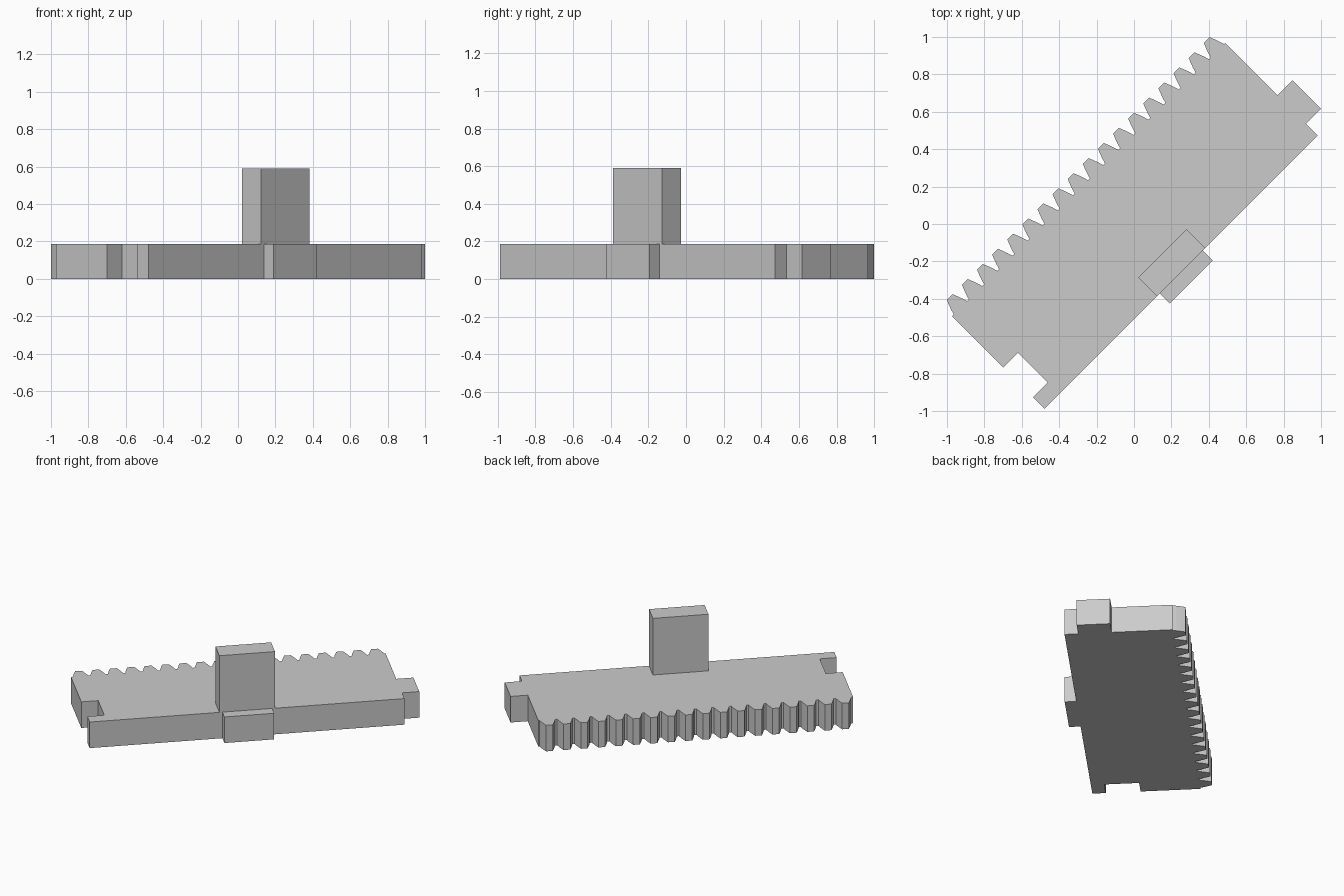
import bpy, bmesh, math
from mathutils import Matrix

cube = bpy.data.objects.get("Cube")
if cube:
    bpy.data.objects.remove(cube, do_unlink=True)

grey = bpy.data.materials.new("plain grey")
grey.use_nodes = True
colour = (0.6, 0.6, 0.6, 1)
grey.diffuse_color = colour
grey.node_tree.nodes["Principled BSDF"].inputs["Base Color"].default_value = colour

# Parts are laid out along the rack, then turned to lie diagonally
TURN = Matrix.Rotation(math.radians(45), 4, "Z")
THICK = 0.186
FRONT, ROOT, TIP = -0.361, 0.340, 0.42


def prism(name, outline, low, high, frame=Matrix()):
    """Extrude a flat outline from low to high, placed by frame."""
    bm = bmesh.new()
    face = bm.faces.new([bm.verts.new((x, y, low)) for x, y in outline])
    top = bmesh.ops.extrude_face_region(bm, geom=[face])
    verts = [v for v in top["geom"] if isinstance(v, bmesh.types.BMVert)]
    bmesh.ops.translate(bm, verts=verts, vec=(0, 0, high - low))
    bm.transform(TURN @ frame)
    bmesh.ops.recalc_face_normals(bm, faces=bm.faces)
    mesh = bpy.data.meshes.new(name)
    bm.to_mesh(mesh)
    bm.free()
    mesh.materials.append(grey)
    obj = bpy.data.objects.new(name, mesh)
    bpy.context.collection.objects.link(obj)
    return obj


def rect(x0, x1, y0, y1):
    return [(x0, y0), (x1, y0), (x1, y1), (x0, y1)]


def ring(radius, sides, start=0.0):
    angles = [start + math.tau * i / sides for i in range(sides)]
    return [(radius * math.cos(a), radius * math.sin(a)) for a in angles]


# Rack slab: interlocking tab on one end, matching notch on the other
outline = [(-1.037, FRONT), (1.029, FRONT), (1.029, -0.272), (1.142, -0.272),
           (1.142, -0.055), (1.029, -0.055), (1.029, ROOT)]

# Gear teeth along the back edge, with gently bulging flanks
half_tooth = [(0.050, ROOT), (0.043, 0.365), (0.034, 0.39), (0.022, TIP)]
TEETH = 18
first, last = 0.970, -0.973
for i in range(TEETH):
    centre = first + (last - first) * i / (TEETH - 1)
    outline += [(centre + dx, y) for dx, y in half_tooth]
    outline += [(centre - dx, y) for dx, y in reversed(half_tooth)]

outline += [(-1.037, ROOT), (-1.037, -0.048), (-0.926, -0.048),
            (-0.926, -0.274), (-1.037, -0.274)]
prism("rack_slab", outline, 0, THICK)

# Small block on the front edge below the bracket
prism("front_block", rect(-0.166, 0.160, -0.436, FRONT), 0, THICK)

# Upright bracket with a bolt hole and a hexagonal nut pocket behind
BACK = -0.218
bracket = prism("upright_bracket", rect(-0.186, 0.179, FRONT, BACK), THICK, 0.59)
across = Matrix.Translation((-0.004, BACK, 0.388)) @ Matrix.Rotation(math.radians(90), 4, "X")
cutters = [
    prism("bolt_hole_cutter", ring(0.053, 24), -0.1, 0.3, across),
    prism("nut_pocket_cutter", ring(0.087, 6, math.radians(30)), -0.1, 0.058, across),
]
bpy.context.view_layer.objects.active = bracket
for cutter in cutters:
    cutter.hide_render = True
    cut = bracket.modifiers.new(cutter.name, "BOOLEAN")
    cut.operation = "DIFFERENCE"
    cut.solver = "EXACT"
    cut.object = cutter
    bpy.ops.object.modifier_apply(modifier=cut.name)
    bpy.data.objects.remove(cutter, do_unlink=True)
